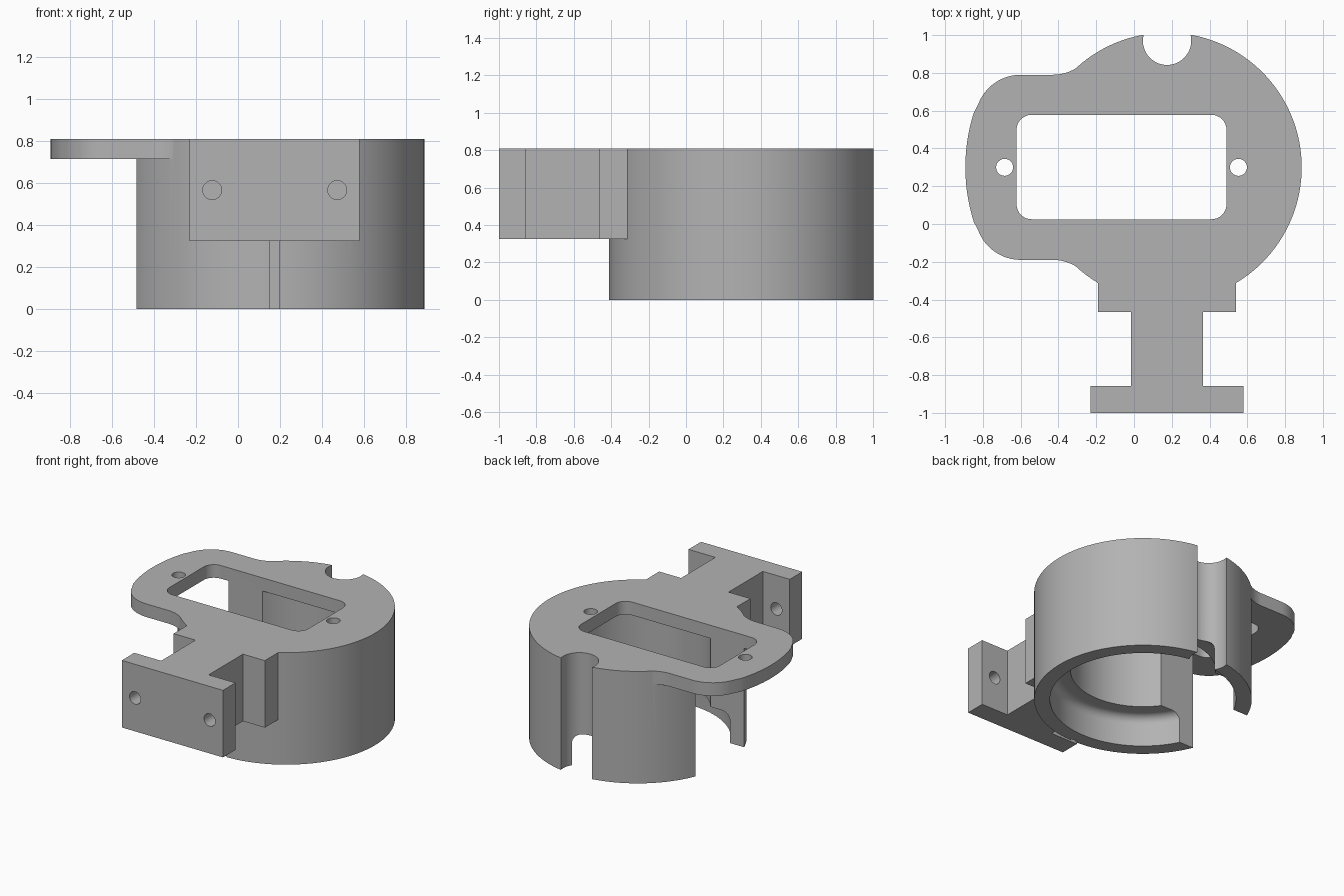
import bpy, bmesh, math
from mathutils import Vector, Matrix

cube = bpy.data.objects.get("Cube")
if cube:
    bpy.data.objects.remove(cube, do_unlink=True)

CX, CY, R = 0.175, 0.30, 0.713      # housing axis and radius
TOP, PLATE, ARM_Z = 0.81, 0.715, 0.325
LOW_Y, HIGH_Y = 0.025, 0.578        # pocket sides

grey = bpy.data.materials.new("plain grey")
grey.use_nodes = True
grey.diffuse_color = (0.45, 0.45, 0.45, 1)
grey.node_tree.nodes["Principled BSDF"].inputs["Base Color"].default_value = (0.45, 0.45, 0.45, 1)


def make(name, bm):
    bmesh.ops.recalc_face_normals(bm, faces=bm.faces)
    mesh = bpy.data.meshes.new(name)
    bm.to_mesh(mesh)
    bm.free()
    mesh.materials.append(grey)
    ob = bpy.data.objects.new(name, mesh)
    bpy.context.scene.collection.objects.link(ob)
    return ob


def arc(cx, cy, r, start, end, n=12):
    angles = [math.radians(start + (end - start) * i / n) for i in range(n + 1)]
    return [(cx + r * math.cos(a), cy + r * math.sin(a)) for a in angles]


def prism(name, outline, z0, z1):
    bm = bmesh.new()
    face = bm.faces.new([bm.verts.new((x, y, z0)) for x, y in outline])
    up = bmesh.ops.extrude_face_region(bm, geom=[face])["geom"]
    bmesh.ops.translate(bm, vec=(0, 0, z1 - z0),
                        verts=[v for v in up if isinstance(v, bmesh.types.BMVert)])
    return make(name, bm)


def box(name, x0, x1, y0, y1, z0, z1):
    return prism(name, [(x0, y0), (x1, y0), (x1, y1), (x0, y1)], z0, z1)


def rod(name, x, y, r, z0, z1, n=32):
    return prism(name, arc(x, y, r, 0, 360, n)[:-1], z0, z1)


def revolve(name, profile, n=96):
    bm = bmesh.new()
    rings = [[bm.verts.new((CX + r * math.cos(math.tau * i / n),
                            CY + r * math.sin(math.tau * i / n), z))
              for i in range(n)] for r, z in profile]
    for a, b in zip(rings, rings[1:]):
        for i in range(n):
            j = (i + 1) % n
            bm.faces.new((a[i], a[j], b[j], b[i]))
    bm.faces.new(rings[0])
    bm.faces.new(rings[-1])
    return make(name, bm)


def combine(target, tool, operation):
    tool.hide_render = True
    mod = target.modifiers.new(operation.lower(), "BOOLEAN")
    mod.object, mod.operation, mod.solver = tool, operation, "EXACT"
    bpy.context.view_layer.objects.active = target
    bpy.ops.object.modifier_apply(modifier=mod.name)
    bpy.data.objects.remove(tool, do_unlink=True)


# Round housing
bracket = rod("mounting_bracket", CX, CY, R, 0, TOP, 128)

# Side wing, drawn as one half and mirrored across the housing axis
half = [(0.0, 0.6)] + arc(-0.43, 1.025, 0.235, -50, -90)
half += arc(-0.6, 0.55, 0.24, 90, 160)
half += arc(0.065, CY, 0.958, 160, 180, 8)[1:]
wing = half + [(x, 2 * CY - y) for x, y in reversed(half[:-1])]
combine(bracket, prism("wing", wing, PLATE, TOP), "UNION")

# Front arm with its wide root, narrow neck and end plate
arm = [(-0.19, -0.1), (-0.19, -0.465), (-0.015, -0.465), (-0.015, -0.857),
       (-0.23, -0.857), (-0.23, -1.0)]
mid = 0.175
arm += [(2 * mid - x, y) for x, y in reversed(arm)]
combine(bracket, prism("arm", arm, ARM_Z, TOP), "UNION")

# Bore with a rounded counterbore at the bottom
fillet = arc(0.55, 0.16, 0.06, 0, 90, 8)
bore = [(0.61, -0.1)] + fillet + [(0.475, 0.22), (0.475, PLATE)]
combine(bracket, revolve("bore", bore), "DIFFERENCE")

# Opening through the side wall, below the wing
combine(bracket, box("side_opening", -0.95, 0.1, LOW_Y, HIGH_Y, -0.1, PLATE), "DIFFERENCE")

# Rounded rectangular window in the top
x0, x1, c = -0.622, 0.49, 0.08
window = []
for x, y, a in ((x1 - c, HIGH_Y - c, 0), (x0 + c, HIGH_Y - c, 90),
                (x0 + c, LOW_Y + c, 180), (x1 - c, LOW_Y + c, 270)):
    window += arc(x, y, c, a, a + 90, 8)
combine(bracket, prism("window", window, PLATE - 0.05, TOP + 0.1), "DIFFERENCE")

# Cable channel at the back, screw holes in the top
combine(bracket, rod("channel", CX, 0.97, 0.128, -0.1, TOP + 0.1, 48), "DIFFERENCE")
for x in (-0.685, 0.553):
    combine(bracket, rod("top_hole", x, CY, 0.045, PLATE - 0.1, TOP + 0.1), "DIFFERENCE")

# Screw holes in the end plate
for x in (-0.123, 0.473):
    hole = rod("arm_hole", 0, 0, 0.045, -0.12, 0.12)
    hole.data.transform(Matrix.Translation((x, -0.93, 0.567)) @ Matrix.Rotation(math.pi / 2, 4, "X"))
    combine(bracket, hole, "DIFFERENCE")

# Shallow groove down the front of the housing
combine(bracket, box("groove", 0.153, 0.198, -0.5, CY - R + 0.015, -0.1, ARM_Z), "DIFFERENCE")

# Smooth curved walls, crisp edges
bpy.ops.object.select_all(action="DESELECT")
bracket.select_set(True)
bpy.context.view_layer.objects.active = bracket
bpy.ops.object.shade_smooth_by_angle(angle=math.radians(25))
